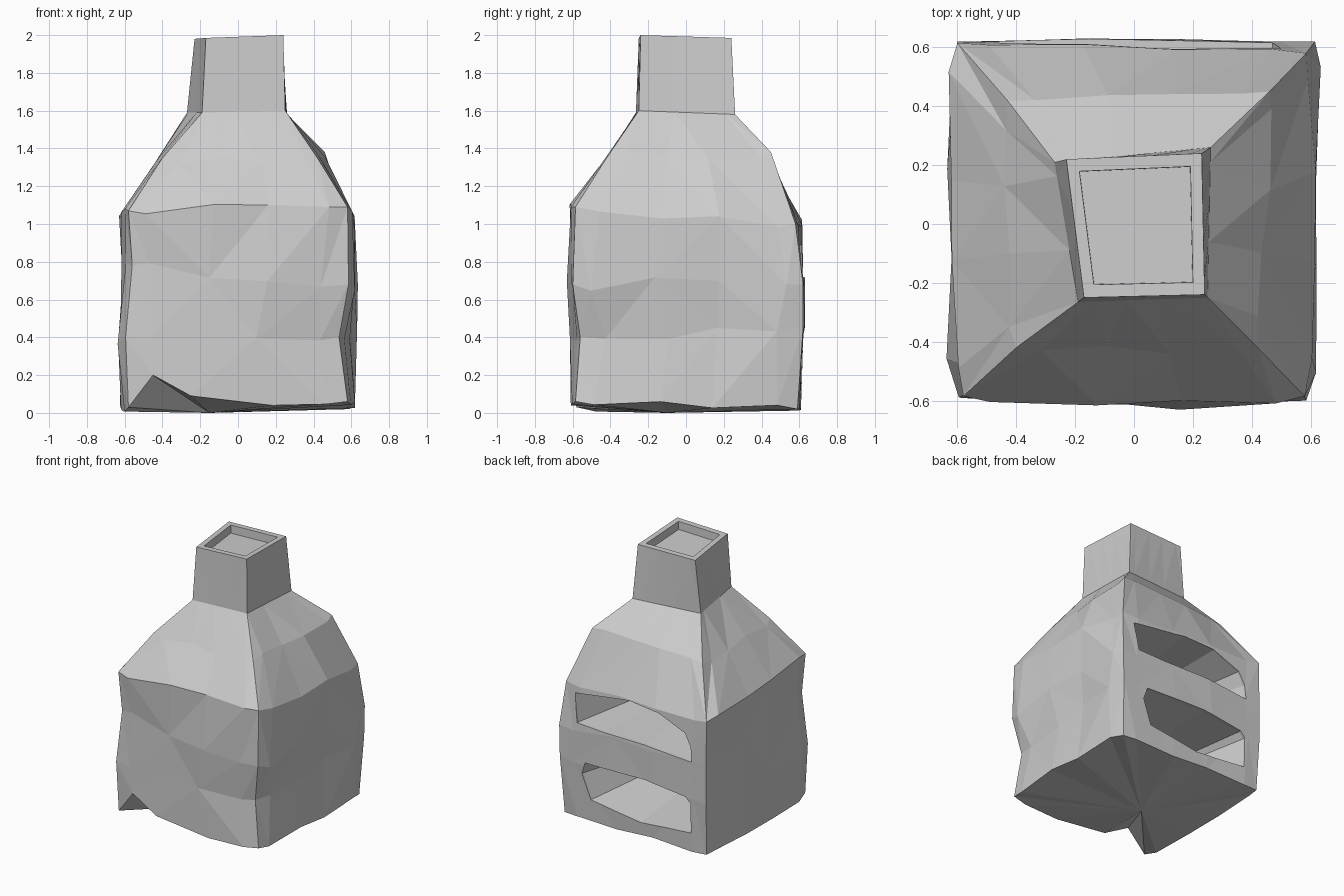
import bpy, bmesh, random
from mathutils import Vector

random.seed(4)
cube = bpy.data.objects.get("Cube")
if cube:
    bpy.data.objects.remove(cube, do_unlink=True)

GREY = (0.61, 0.61, 0.61, 1)
clay = bpy.data.materials.new("grey_clay")
clay.use_nodes = True
clay.diffuse_color = GREY
clay.node_tree.nodes["Principled BSDF"].inputs["Base Color"].default_value = GREY

STEPS = (0, .1, .37, .63, .9)    # points along each wall, close to the corners
SWELL = (1, 1, 0.2, 1)           # front, left, back, right walls
BACK = 2


def make_object(name, bm):
    bmesh.ops.recalc_face_normals(bm, faces=bm.faces)
    mesh = bpy.data.meshes.new(name)
    bm.to_mesh(mesh)
    bm.free()
    obj = bpy.data.objects.new(name, mesh)
    bpy.context.collection.objects.link(obj)
    mesh.materials.append(clay)
    return obj


def ring(bm, corners, rough=0.0, bulge=0.0):
    """Four-sided loop, subdivided and pushed in and out by hand-shaped roughness."""
    verts = []
    for i in range(4):
        a, b = Vector(corners[i]), Vector(corners[(i + 1) % 4])
        side = (b - a).normalized()
        out = Vector((side.y, -side.x, 0))
        amount = rough * (0.5 if i == BACK else 1)
        for t in STEPS:
            p = a.lerp(b, t)
            if t:
                p += out * (bulge * SWELL[i] + random.uniform(-amount, amount))
                p += side * random.uniform(-amount, amount) * 2
                p.z += random.uniform(-amount, amount) * 2
            verts.append(bm.verts.new(p))
    return verts


def inset(corners, factor, drop):
    c = sum((Vector(p) for p in corners), Vector()) / 4
    return [c + (Vector(p) - c) * factor - Vector((0, 0, drop)) for p in corners]


# Body: lofted rough square walls, sloping shoulders, neck and recessed top
bm = bmesh.new()
foot = [(-.58, -.58, .03), (.58, -.585, .06), (.59, .59, .02), (-.59, .6, .02)]
low = [(-.595, -.59, .4), (.535, -.56, .4), (.61, .62, .45), (-.6, .62, .4)]
middle = [(-.56, -.57, .78), (.585, -.6, .68), (.615, .62, .68), (-.6, .62, .72)]
shoulder = [(-.58, -.585, 1.07), (.58, -.585, 1.09), (.585, .58, 1.0), (-.6, .615, 1.02)]
slope = [(-.4, -.42, 1.35), (.42, -.42, 1.35), (.46, .45, 1.38), (-.43, .42, 1.34)]
neck_base = [(-.19, -.265, 1.59), (.25, -.25, 1.6), (.26, .26, 1.58), (-.27, .21, 1.59)]
neck_top = [(-.17, -.25, 1.985), (.24, -.24, 2), (.23, .24, 1.985), (-.23, .22, 1.98)]
loops = [
    ring(bm, foot, .012, .025),
    ring(bm, low, .018, .025),
    ring(bm, middle, .018, .025),
    ring(bm, shoulder, .015, .02),
    ring(bm, slope, .015, .01),
    ring(bm, neck_base),
    ring(bm, neck_top),
    ring(bm, inset(neck_top, .82, 0)),
    ring(bm, inset(neck_top, .815, .06)),
]

# Chipped front edge of the base
loops[0][1].co = (-.45, -.6, .2)
loops[0][2].co = (-.25, -.61, .09)
loops[0][3].co = (.18, -.61, .04)

for lower, upper in zip(loops, loops[1:]):
    n = len(lower)
    for i in range(n):
        j = (i + 1) % n
        a, b, c, d = lower[i], lower[j], upper[j], upper[i]
        if random.random() < .5:
            bm.faces.new((a, b, c))
            bm.faces.new((a, c, d))
        else:
            bm.faces.new((a, b, d))
            bm.faces.new((b, c, d))

# Underside and recess floor
under = bm.verts.new((-.15, -.1, 0))
base = loops[0]
for i in range(len(base)):
    bm.faces.new((base[(i + 1) % len(base)], base[i], under))
bm.faces.new(loops[-1])
body = make_object("furnace_body", bm)


# Back openings: tapering pockets cut into the wall
def pocket(name, outline, depth_y):
    bm = bmesh.new()
    cx = sum(p[0] for p in outline) / len(outline)
    cz = sum(p[1] for p in outline) / len(outline)
    layers = []
    for y, k in ((.75, 1), (.6, 1), (depth_y, .75)):
        layers.append([bm.verts.new((cx + (x - cx) * k, y, cz + (z - cz) * k)) for x, z in outline])
    n = len(outline)
    for a, b in zip(layers, layers[1:]):
        for i in range(n):
            j = (i + 1) % n
            bm.faces.new((a[i], a[j], b[j], b[i]))
    bm.faces.new(layers[0])
    bm.faces.new(layers[-1])
    cutter = make_object(name, bm)
    cutter.hide_render = True
    cut = body.modifiers.new(name, "BOOLEAN")
    cut.operation = "DIFFERENCE"
    cut.solver = "EXACT"
    cut.object = cutter
    bpy.context.view_layer.objects.active = body
    bpy.ops.object.modifier_apply(modifier=cut.name)
    bpy.data.objects.remove(cutter, do_unlink=True)


pocket("upper_opening", [(.5, .94), (.05, 1.0), (-.2, .98), (-.42, .89), (-.47, .8),
                         (-.48, .69), (-.1, .72), (.25, .72), (.47, .73)], .12)
pocket("lower_opening", [(.4, .45), (-.1, .46), (-.43, .42), (-.47, .38), (-.47, .155),
                         (-.05, .12), (.36, .18), (.43, .36)], .15)
